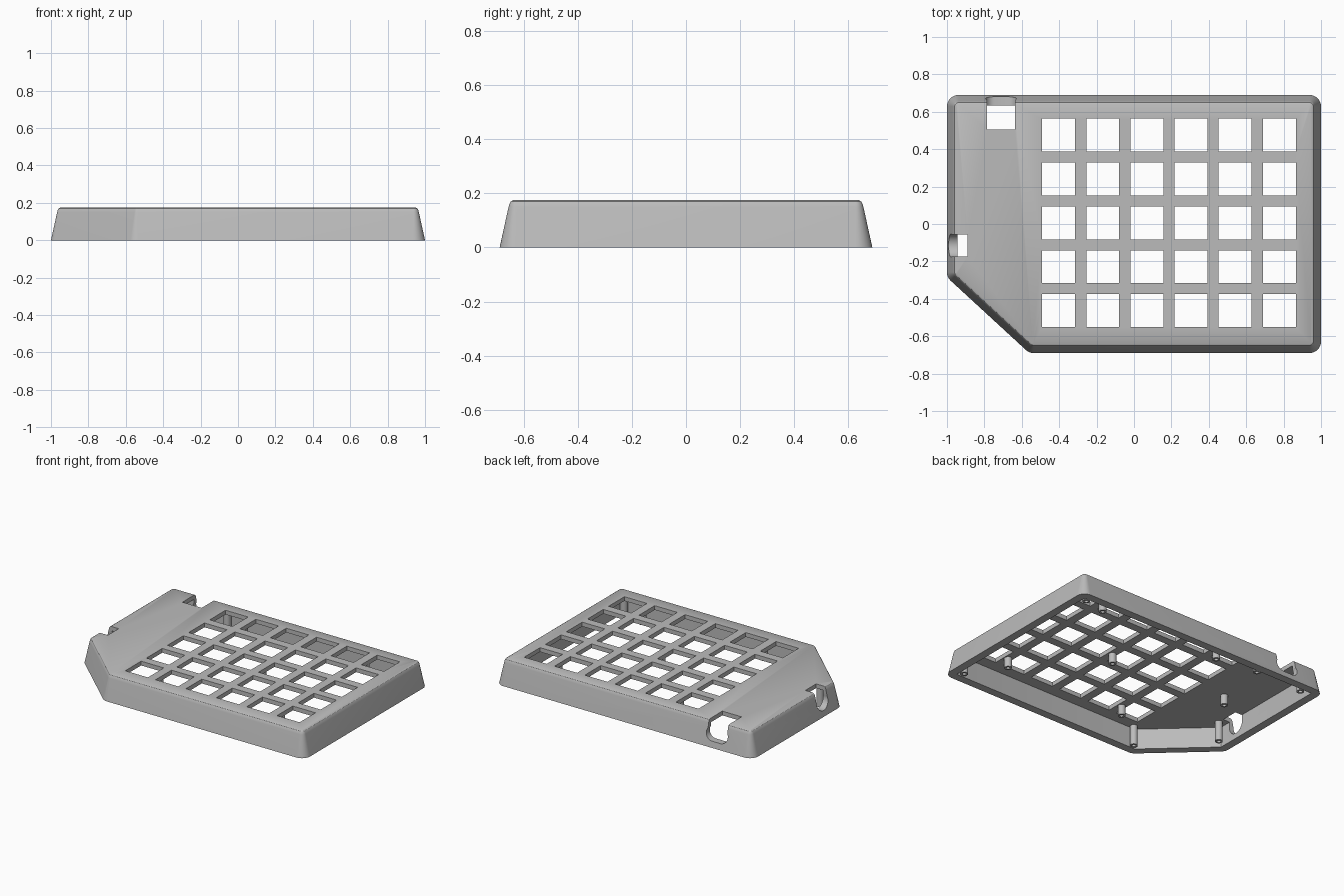
import bpy, bmesh, math
from mathutils import Vector

if "Cube" in bpy.data.objects:
    bpy.data.objects.remove(bpy.data.objects["Cube"], do_unlink=True)

HEIGHT, CEILING, ROUND = 0.175, 0.145, 0.062
CORNERS = [Vector(p) for p in
           ((-0.56, -0.69), (1, -0.69), (1, 0.69), (-1, 0.69), (-1, -0.285))]

grey = bpy.data.materials.new("case grey")
grey.use_nodes = True
grey.diffuse_color = (0.5, 0.5, 0.5, 1)
grey.node_tree.nodes["Principled BSDF"].inputs["Base Color"].default_value = (0.5, 0.5, 0.5, 1)


def make_object(name, bm):
    bmesh.ops.recalc_face_normals(bm, faces=bm.faces[:])
    mesh = bpy.data.meshes.new(name)
    bm.to_mesh(mesh)
    bm.free()
    mesh.materials.append(grey)
    obj = bpy.data.objects.new(name, mesh)
    bpy.context.collection.objects.link(obj)
    return obj


def loft(bm, rings):
    """Skin a list of equal rings and cap both ends."""
    loops = [[bm.verts.new(p) for p in ring] for ring in rings]
    for a, b in zip(loops, loops[1:]):
        for i in range(len(a)):
            j = (i + 1) % len(a)
            bm.faces.new((a[i], a[j], b[j], b[i]))
    bm.faces.new(loops[0])
    bm.faces.new(loops[-1])


def outline(inset, z, steps=8):
    """Rounded case outline, moved inwards by inset."""
    ring = []
    for i, p in enumerate(CORNERS):
        d1 = (p - CORNERS[i - 1]).normalized()
        d2 = (CORNERS[(i + 1) % len(CORNERS)] - p).normalized()
        n1, n2 = Vector((d1.y, -d1.x)), Vector((d2.y, -d2.x))
        centre = p - (n1 + n2) * ROUND / (1 + n1.dot(n2))
        start, turn = math.atan2(n1.y, n1.x), n1.angle(n2)
        for k in range(steps + 1):
            a = start + turn * k / steps
            q = centre + Vector((math.cos(a), math.sin(a))) * (ROUND - inset)
            ring.append((q.x, q.y, z))
    return ring


def circle(x, y, r, z, n=24):
    return [(x + r * math.cos(math.tau * i / n), y + r * math.sin(math.tau * i / n), z)
            for i in range(n)]


def box(bm, x0, x1, y0, y1, z0, z1):
    loft(bm, [[(x0, y0, z), (x1, y0, z), (x1, y1, z), (x0, y1, z)] for z in (z0, z1)])


def capsule(half_width, r, z, n=32):
    """Side-on capsule profile as (across, height) pairs."""
    pts = []
    for i in range(n):
        a = math.tau * (i + 0.5) / n
        shift = math.copysign(half_width - r, math.cos(a))
        pts.append((shift + r * math.cos(a), z + r * math.sin(a)))
    return pts


def smooth(obj):
    bpy.ops.object.select_all(action='DESELECT')
    obj.select_set(True)
    bpy.context.view_layer.objects.active = obj
    bpy.ops.object.shade_smooth_by_angle(angle=math.radians(30))


def cut(target, bm):
    cutter = make_object("cutter", bm)
    cutter.hide_render = True
    bpy.context.view_layer.objects.active = target
    mod = target.modifiers.new("cut", 'BOOLEAN')
    mod.operation, mod.solver, mod.object = 'DIFFERENCE', 'EXACT', cutter
    bpy.ops.object.modifier_apply(modifier=mod.name)
    bpy.data.objects.remove(cutter, do_unlink=True)


# Hollow case: ceiling, inner wall, rim, sloping outer wall, rounded top edge
bm = bmesh.new()
loft(bm, [outline(i, z) for i, z in (
    (0.057, CEILING), (0.057, 0), (0, 0), (0.033, 0.15),
    (0.036, 0.161), (0.041, 0.17), (0.05, HEIGHT))])
case = make_object("case_shell", bm)

# Grid of key openings
bm = bmesh.new()
for col in range(6):
    for row in range(5):
        x, y = -0.403 + col * 0.236, 0.475 - row * 0.2345
        box(bm, x - 0.088, x + 0.088, y - 0.088, y + 0.088, 0.1, 0.3)
cut(case, bm)

# Plug opening in the back wall, with a slot in the top
bm = bmesh.new()
loft(bm, [[(-0.711 + u, y, z) for u, z in capsule(0.083, 0.05, 0.092)] for y in (0.6, 0.8)])
cut(case, bm)
bm = bmesh.new()
box(bm, -0.786, -0.636, 0.505, 0.8, 0.1, 0.3)
cut(case, bm)

# Round socket opening in the right wall, with a slot in the top
bm = bmesh.new()
loft(bm, [[(x, -0.115 + u, z) for u, z in capsule(0.062, 0.062, 0.1)] for x in (-1.1, -0.92)])
cut(case, bm)
bm = bmesh.new()
box(bm, -1.1, -0.89, -0.175, -0.055, 0.1, 0.3)
cut(case, bm)
smooth(case)

# Screw posts under the top: long ones by the walls, short ones between keys
long_posts = [(-0.51, -0.61), (-0.89, -0.22), (-0.88, 0.6), (-0.51, 0.61),
              (0.905, -0.605), (0.905, 0.605)]
short_posts = [(-0.7, 0.06), (-0.285, -0.462), (0.66, -0.462),
               (0.185, 0.007), (-0.285, 0.475), (0.66, 0.475)]
for name, spots, tip in (("long_post", long_posts, 0.004), ("short_post", short_posts, 0.075)):
    for x, y in spots:
        bm = bmesh.new()
        loft(bm, [circle(x, y, r, z) for r, z in (
            (0.025, CEILING + 0.01), (0.025, tip), (0.013, tip), (0.013, CEILING - 0.02))])
        smooth(make_object(name, bm))
